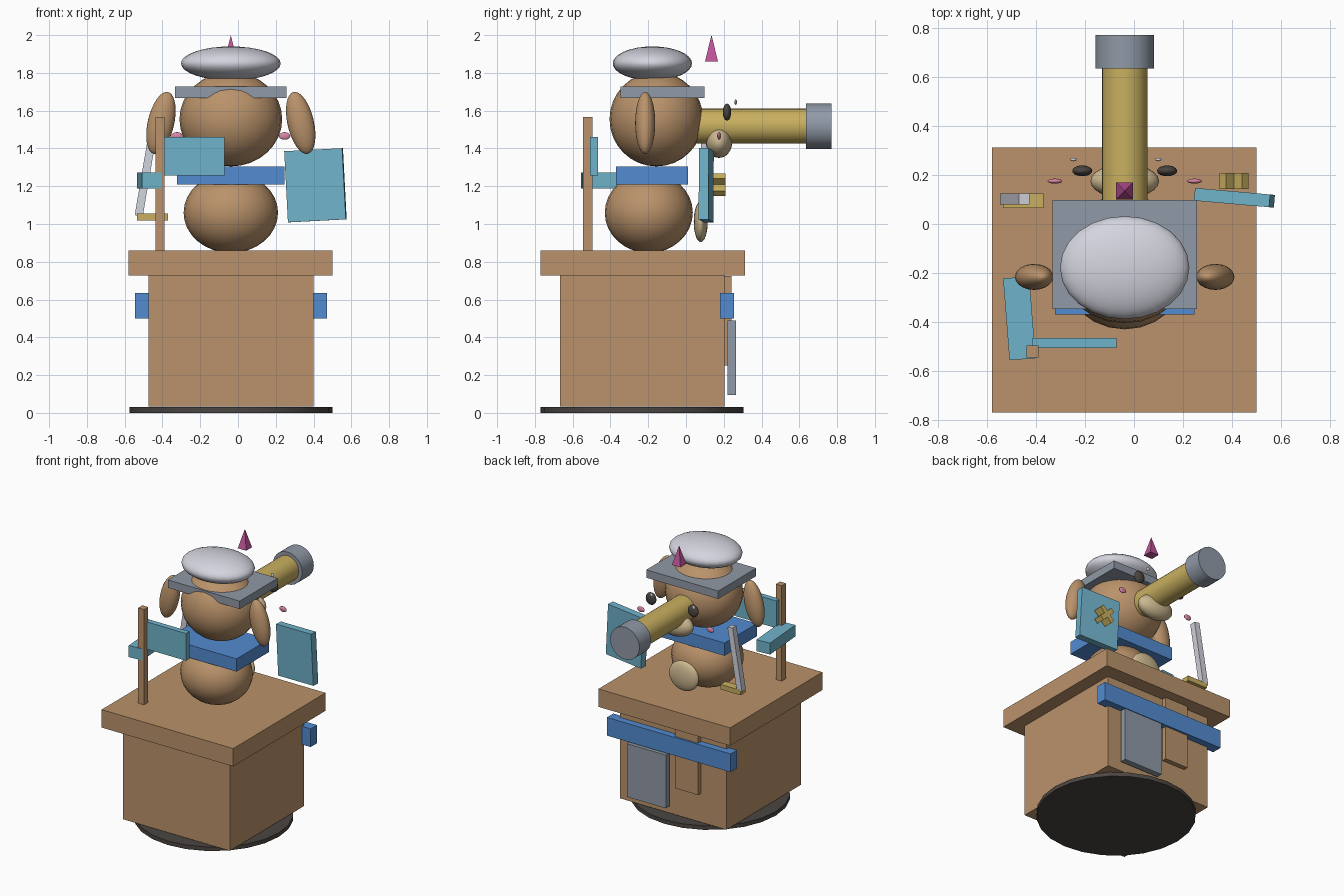
import bpy
from math import radians

cube = bpy.data.objects.get("Cube")
if cube:
    bpy.data.objects.remove(cube, do_unlink=True)


def material(name, r, g, b):
    mat = bpy.data.materials.new(name)
    mat.use_nodes = True
    mat.diffuse_color = (r, g, b, 1)
    mat.node_tree.nodes["Principled BSDF"].inputs["Base Color"].default_value = (r, g, b, 1)
    return mat


wood = material("warm_wood", .49, .29, .145)
gold = material("gold", .58, .43, .115)
grey = material("slate_grey", .28, .32, .385)
white = material("pale_grey", .65, .66, .73)
teal = material("teal", .16, .45, .59)
blue = material("blue", .085, .26, .63)
dark = material("charcoal", .07, .06, .053)
pink = material("pink", .72, .24, .38)
magenta = material("magenta", .54, .09, .33)
cream = material("cream", .61, .485, .28)

MID = -0.038  # centre line of the figure


def finish(name, mat, rot, smooth):
    ob = bpy.context.object
    ob.name = ob.data.name = name
    ob.rotation_euler = [radians(a) for a in rot]
    ob.data.materials.append(mat)
    if smooth:
        bpy.ops.object.shade_smooth_by_angle(angle=radians(40))
    return ob


def box(name, mat, centre, size, rot=(0, 0, 0)):
    bpy.ops.mesh.primitive_cube_add(size=1, location=centre)
    ob = finish(name, mat, rot, False)
    ob.scale = size
    return ob


def span(name, mat, x, y, z):
    """Box given by its limits along each axis."""
    limits = (x, y, z)
    return box(name, mat, [(a + b) / 2 for a, b in limits], [b - a for a, b in limits])


def ball(name, mat, centre, radii, rot=(0, 0, 0)):
    bpy.ops.mesh.primitive_uv_sphere_add(segments=24, ring_count=16, location=centre)
    ob = finish(name, mat, rot, True)
    ob.scale = radii
    return ob


def tube(name, mat, centre, radius, depth, rot=(0, 0, 0)):
    bpy.ops.mesh.primitive_cylinder_add(vertices=24, radius=radius, depth=depth, location=centre)
    return finish(name, mat, rot, True)


# Desk
tube("base_disc", dark, (MID, -.232, .015), .537, .03)
span("desk_body", wood, (-.475, .40), (-.667, .205), (.035, .73))
span("desk_top", wood, (-.58, .50), (-.77, .312), (.727, .86))
span("desk_rail", blue, (-.545, .47), (.18, .255), (.50, .635))
span("grey_door", grey, (-.02, .30), (.22, .265), (.095, .49))
span("wood_door", wood, (-.267, -.077), (.20, .24), (.25, .725))

# Figure
ball("body", wood, (MID, -.197, 1.06), (.25, .233, .213))
ball("belly_patch", cream, (MID, .078, 1.012), (.12, .037, .108))
span("scarf", blue, (-.323, .247), (-.37, .01), (1.21, 1.305))
ball("head", wood, (MID, -.157, 1.555), (.272, .248, .25))
span("cap_brim", grey, (-.333, .257), (-.347, .098), (1.668, 1.727))
ball("cap_crown", white, (MID, -.178, 1.85), (.264, .21, .09))
ball("muzzle", cream, (MID, .175, 1.435), (.14, .07, .085))

# Paired face parts
for side, label in ((1, "left"), (-1, "right")):
    ball(label + "_ear", wood, (MID + side * .37, -.216, 1.535),
         (.07, .053, .168), (0, -side * 13, 0))
    ball(label + "_eye", dark, (MID + side * .173, .217, 1.592), (.041, .022, .045))
    ball(label + "_eye_glint", white, (MID + side * .173 - .036, .263, 1.645), (.013, .007, .014))
    ball(label + "_cheek", pink, (MID + side * .285, .175, 1.466), (.03, .01, .02))

# Spyglass
tube("spyglass_tube", gold, (MID, .345, 1.518), .093, .59, (90, 0, 0))
tube("spyglass_end", grey, (MID, .703, 1.518), .12, .137, (90, 0, 0))

# Floating four-sided spike
bpy.ops.mesh.primitive_cone_add(vertices=4, radius1=.049, depth=.14, location=(MID, .135, 1.93))
finish("spike", magenta, (0, 0, 45), False)

# Book panel with crossed gold emblem
box("book_panel", teal, (.41, .107, 1.205), (.308, .052, .377), (0, -3, -5))
for angle, label in ((45, "a"), (-45, "b")):
    box("emblem_bar_" + label, gold, (.408, .176, 1.208), (.13, .066, .036), (0, angle, 0))

# Flag and pole
span("flag_pole", wood, (-.438, -.39), (-.545, -.496), (.86, 1.567))
span("flag", teal, (-.415, -.072), (-.507, -.466), (1.258, 1.46))
box("flag_arm", teal, (-.468, -.385, 1.23), (.107, .335, .085), (0, 0, 4.5))

# Leaning blade with guard
box("blade", white, (-.487, .102, 1.27), (.043, .045, .46), (0, 9.7, 0))
span("blade_guard", gold, (-.535, -.37), (.065, .125), (1.018, 1.055))
